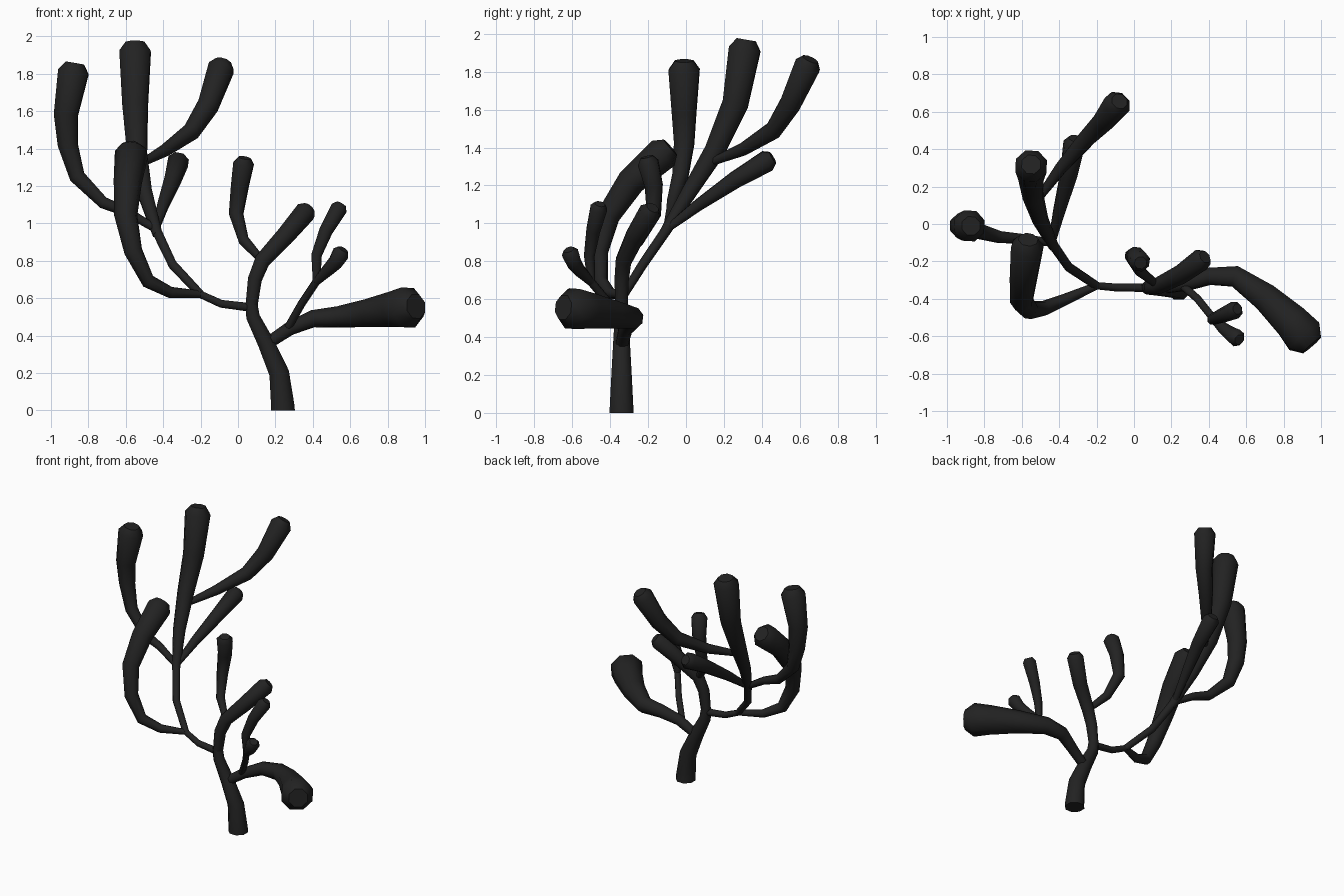
import bpy
import bmesh
import math
from mathutils import Vector

SIDES = 8

default_cube = bpy.data.objects.get("Cube")
if default_cube:
    bpy.data.objects.remove(default_cube, do_unlink=True)

# One dark charcoal colour for the whole plant
charcoal = bpy.data.materials.new("charcoal")
charcoal.use_nodes = True
shade = (.016, .016, .016, 1)
charcoal.diffuse_color = shade
principled = next(n for n in charcoal.node_tree.nodes if n.type == 'BSDF_PRINCIPLED')
principled.inputs["Base Color"].default_value = shade
principled.inputs["Roughness"].default_value = .8


def add_ring(bm, centre, rotation, radius):
    """Add one round cross-section, turned to face along the limb."""
    ring = []
    for i in range(SIDES):
        angle = math.tau * (i + .5) / SIDES
        offset = Vector((math.cos(angle), math.sin(angle), 0)) * radius
        ring.append(bm.verts.new(centre + rotation @ offset))
    return ring


def limb(name, path, start_radius, end_radius, swell=1, bulb=True):
    """Sweep a tapering tube along a path, with a blunt bulb at the tip."""
    points = [Vector(p) for p in path]
    steps = [b - a for a, b in zip(points, points[1:])]
    total = sum(step.length for step in steps)
    bm = bmesh.new()
    rings = []
    travelled = 0
    previous = Vector((0, 0, 1))
    rotation = previous.rotation_difference(previous)
    for i, point in enumerate(points):
        before = steps[max(i - 1, 0)].normalized()
        after = steps[min(i, len(steps) - 1)].normalized()
        tangent = (before + after).normalized()
        rotation = previous.rotation_difference(tangent) @ rotation
        previous = tangent
        if i:
            travelled += steps[i - 1].length
        blend = (travelled / total) ** swell
        radius = start_radius + (end_radius - start_radius) * blend
        rings.append(add_ring(bm, point, rotation, radius))
    if bulb:
        tip = points[-1] + previous * end_radius * .55
        rings.append(add_ring(bm, tip, rotation, end_radius * .6))

    # Skin the rings and close both ends
    for lower, upper in zip(rings, rings[1:]):
        for i in range(SIDES):
            j = (i + 1) % SIDES
            bm.faces.new((lower[i], lower[j], upper[j], upper[i]))
    bm.faces.new(list(reversed(rings[0])))
    bm.faces.new(rings[-1])
    bmesh.ops.recalc_face_normals(bm, faces=bm.faces)

    mesh = bpy.data.meshes.new(name)
    bm.to_mesh(mesh)
    bm.free()
    mesh.materials.append(charcoal)
    part = bpy.data.objects.new(name, mesh)
    bpy.context.collection.objects.link(part)
    bpy.ops.object.select_all(action='DESELECT')
    part.select_set(True)
    bpy.context.view_layer.objects.active = part
    bpy.ops.object.shade_smooth_by_angle(angle=math.radians(50))
    return part


# Shared forks where limbs meet
trunk_top = (.07, -.34, .58)
stem_fork = (.13, -.33, .8)
right_fork = (.42, -.5, .69)
low_fork = (-.2, -.33, .62)
high_fork = (-.44, -.1, .97)

# Trunk and its continuing stem
limb("trunk", [(.24, -.34, 0), (.24, -.34, .02), (.22, -.34, .2),
               (.15, -.34, .36), (.08, -.34, .5), trunk_top],
     .069, .035, bulb=False)
limb("middle_stem", [(.07, -.34, .54), (.09, -.34, .7), stem_fork,
                     (.25, -.27, .93), (.36, -.19, 1.06)], .034, .06)
limb("middle_side_shoot", [stem_fork, (.03, -.25, .91), (-.01, -.17, 1.05),
                           (.01, -.17, 1.2), (.03, -.2, 1.32)], .02, .058)

# Large drooping limb on the model's left
limb("heavy_limb", [(.16, -.34, .36), (.28, -.32, .44), (.4, -.28, .49),
                    (.54, -.28, .5), (.7, -.39, .52), (.84, -.52, .54),
                    (.91, -.6, .55)], .034, .115, swell=1.5)
limb("forked_stem", [(.26, -.33, .43), (.34, -.4, .57), right_fork],
     .022, .022, bulb=False)
limb("upper_fork_shoot", [right_fork, (.42, -.51, .83), (.47, -.49, .96),
                          (.54, -.46, 1.08)], .022, .048)
limb("lower_fork_shoot", [right_fork, (.48, -.56, .75), (.52, -.59, .79),
                          (.55, -.61, .84)], .022, .048)

# Long arm on the model's right, and its two forks
limb("long_arm", [(.07, -.34, .55), (-.09, -.34, .57), low_fork],
     .025, .021, bulb=False)
limb("curled_limb", [low_fork, (-.36, -.4, .63), (-.48, -.45, .69),
                     (-.56, -.46, .85), (-.6, -.41, 1.04),
                     (-.59, -.29, 1.22), (-.57, -.12, 1.37)], .02, .09)
limb("rising_arm", [low_fork, (-.35, -.23, .78), high_fork],
     .023, .028, bulb=False)

# Tall limbs fanning from the high fork
limb("tallest_limb", [(-.43, -.12, .94), (-.5, .02, 1.17), (-.54, .15, 1.38),
                      (-.55, .26, 1.63), (-.55, .31, 1.92)], .028, .09)
limb("back_limb", [(-.5, .15, 1.33), (-.39, .3, 1.39), (-.25, .46, 1.49),
                   (-.16, .55, 1.63), (-.09, .64, 1.83)], .022, .075)
limb("back_shoot", [high_fork, (-.4, .07, 1.1), (-.35, .26, 1.23),
                    (-.32, .43, 1.33)], .02, .06)
limb("outer_limb", [high_fork, (-.59, -.08, 1.06), (-.72, -.07, 1.11),
                    (-.86, -.03, 1.25), (-.91, -.01, 1.42),
                    (-.92, -.01, 1.58), (-.88, -.01, 1.81)], .022, .088, swell=1.4)
